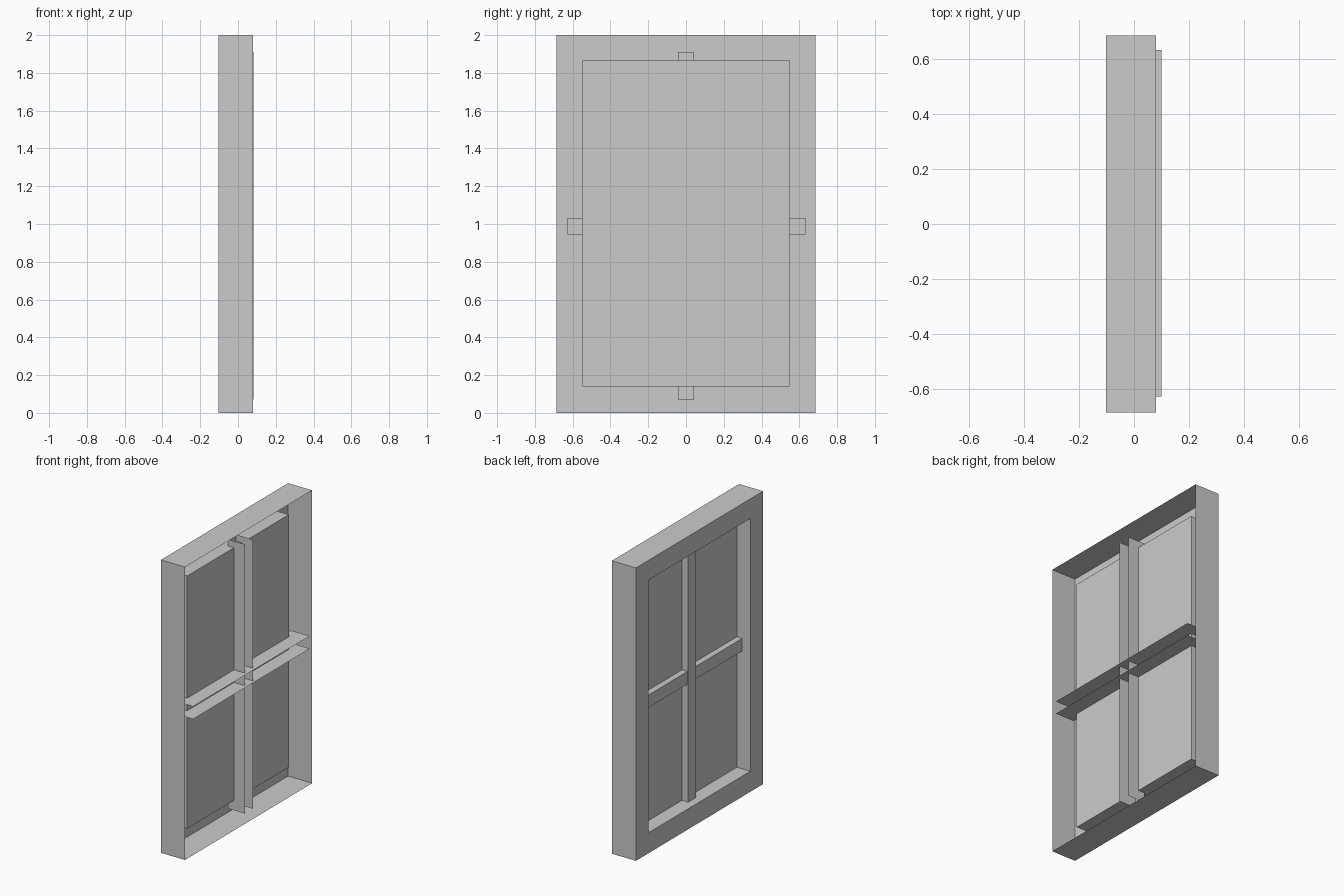
import bpy, bmesh

if "Cube" in bpy.data.objects:
    bpy.data.objects.remove(bpy.data.objects["Cube"])

BACK, FRONT, GLASS = -0.102, 0.08, 0.0   # depth planes along x
W, H = 0.686, 2.0                        # outer half width, height
IW, Z0, Z1 = 0.548, 0.14, 1.865          # opening


def make(name, bm):
    mesh = bpy.data.meshes.new(name)
    bm.to_mesh(mesh)
    bm.free()
    ob = bpy.data.objects.new(name, mesh)
    bpy.context.collection.objects.link(ob)
    return ob


def ring(bm, x, w, z0, z1):
    return [bm.verts.new((x, y, z)) for y, z in ((-w, z0), (w, z0), (w, z1), (-w, z1))]


def bridge(bm, a, b):
    for i in range(4):
        j = (i + 1) % 4
        bm.faces.new((a[i], a[j], b[j], b[i]))


# frame shell: outer walls, face and reveal, open towards +x
bm = bmesh.new()
rings = [ring(bm, FRONT, W, 0, H), ring(bm, BACK, W, 0, H),
         ring(bm, BACK, IW, Z0, Z1), ring(bm, GLASS, IW, Z0, Z1)]
for a, b in zip(rings, rings[1:]):
    bridge(bm, b, a)
make("window_frame", bm)

# glass pane at the end of the reveal
bm = bmesh.new()
bm.faces.new(ring(bm, GLASS, IW, Z0, Z1))
make("glass_pane", bm)


def channel(name, x0, x1, half, lo, hi, vertical):
    """U-shaped glazing bar, open towards +x and at both ends."""
    bm = bmesh.new()
    profile = ((x1, -half), (x0, -half), (x0, half), (x1, half))
    ends = []
    for t in (lo, hi):
        ends.append([bm.verts.new((x, s, t) if vertical else (x, t, s + 0.988))
                     for x, s in profile])
    a, b = ends
    for i in range(3):
        q = (a[i], a[i + 1], b[i + 1], b[i])
        bm.faces.new(q[::-1] if vertical else q)
    make(name, bm)


# glazing bars
channel("vertical_bar", -0.047, 0.082, 0.043, 0.072, 1.91, True)
channel("horizontal_bar", -0.041, 0.1, 0.043, -0.628, 0.632, False)
